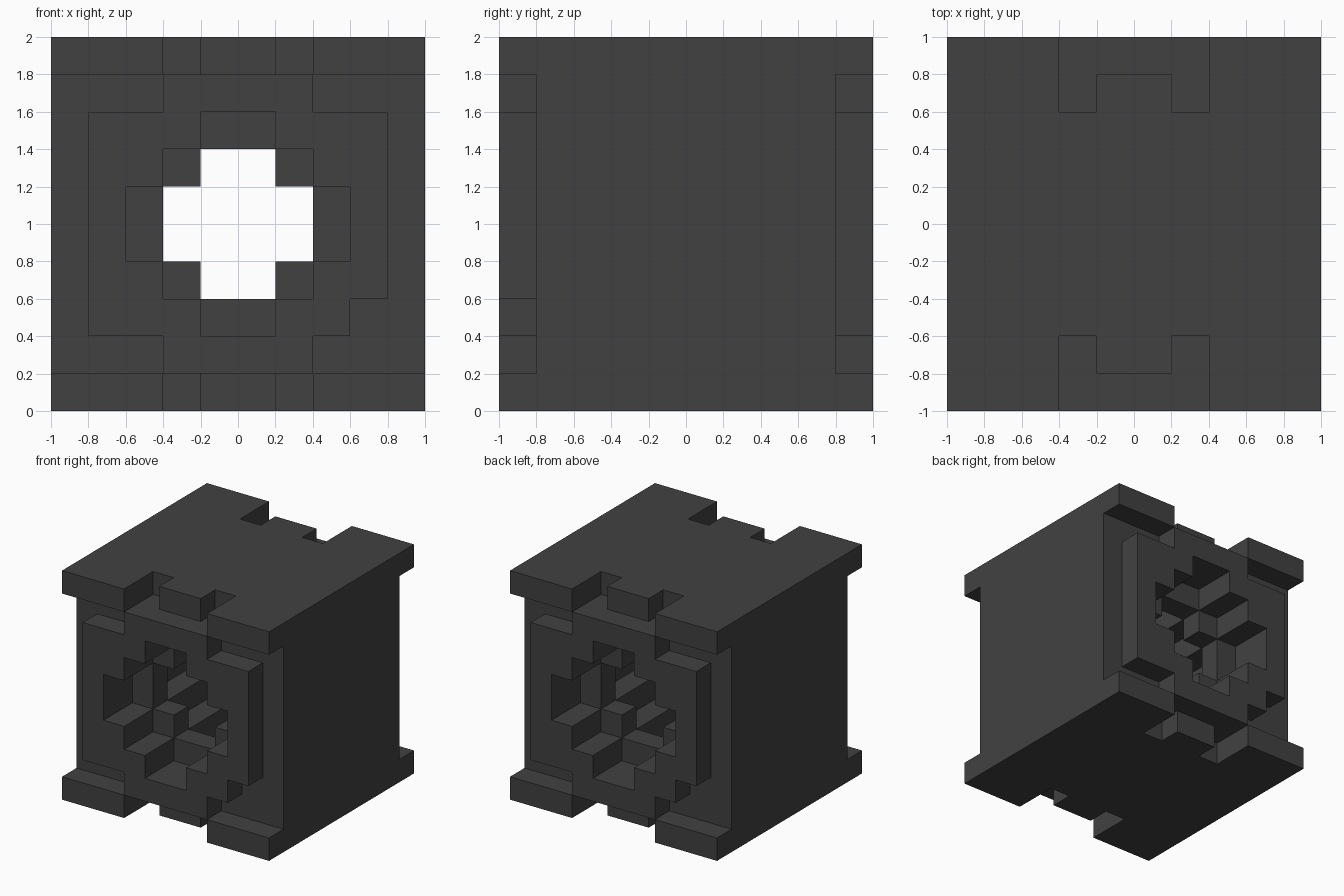
import bpy, bmesh
from mathutils import Matrix, Vector

if "Cube" in bpy.data.objects:
    bpy.data.objects.remove(bpy.data.objects["Cube"])

U = 0.2   # one block
MID = 1.0 # height of the bore centre

grey = bpy.data.materials.new("dark grey")
grey.diffuse_color = (0.053, 0.053, 0.053, 1)
grey.use_nodes = True
grey.node_tree.nodes["Principled BSDF"].inputs["Base Color"].default_value = grey.diffuse_color


def finish(name, bm):
    bmesh.ops.recalc_face_normals(bm, faces=bm.faces)
    mesh = bpy.data.meshes.new(name)
    bm.to_mesh(mesh)
    bm.free()
    mesh.materials.append(grey)
    obj = bpy.data.objects.new(name, mesh)
    bpy.context.collection.objects.link(obj)
    return obj


def prism(name, loops, place, lo, hi):
    """Fill outline loops (inner loops become holes) and extrude from lo to hi."""
    bm = bmesh.new()
    for loop in loops:
        vs = [bm.verts.new(place(a, b, lo)) for a, b in loop]
        for i, v in enumerate(vs):
            bm.edges.new((v, vs[i - 1]))
    bmesh.ops.triangle_fill(bm, edges=bm.edges[:], use_beauty=True)
    ext = bmesh.ops.extrude_face_region(bm, geom=bm.faces[:], use_keep_orig=True)
    move = Vector(place(0, 0, hi)) - Vector(place(0, 0, lo))
    verts = [g for g in ext["geom"] if isinstance(g, bmesh.types.BMVert)]
    bmesh.ops.translate(bm, verts=verts, vec=move)
    return finish(name, bm)


def along_y(a, b, d):
    return (a * U, d * U, MID + b * U)


def along_z(a, b, d):
    return (a * U, b * U, d * U)


def mirrored(half):
    """Complete an outline whose right half (x > 0) runs bottom to top."""
    return half + [(-x, y) for x, y in reversed(half)]


# stepped round opening, three blocks in radius
bore = mirrored([(1, -3), (1, -2), (2, -2), (2, -1), (3, -1),
                 (3, 1), (2, 1), (2, 2), (1, 2), (1, 3)])

# main body with the bore running front to back
prism("body", [[(-5, -4), (5, -4), (5, 4), (-5, 4)], bore], along_y, -4, 4)

# top and bottom slabs, notched at front and back
slab = mirrored([(1, -4), (1, -3), (2, -3), (2, -5), (5, -5),
                 (5, 5), (2, 5), (2, 3), (1, 3), (1, 4)])
prism("bottom_slab", [slab], along_z, 0, 1)
prism("top_slab", [slab], along_z, 9, 10)

# raised face panels, each missing one lower corner block
panel = [(-2, -4), (2, -4), (2, -3), (3, -3), (3, -2), (4, -2), (4, 3), (2, 3),
         (2, 4), (-2, 4), (-2, 3), (-4, 3), (-4, -3), (-2, -3)]
prism("front_panel", [panel, bore], along_y, -5, -4)
back = prism("back_panel", [panel, bore], along_y, -5, -4)
back.data.transform(Matrix.Rotation(3.14159265, 4, "Z"))

# rings of blocks that narrow the bore near each end
for name, y in (("front_ring", -2.5), ("back_ring", 2.5)):
    bm = bmesh.new()
    blocks = [(s * 2.5, 0, 1, 2) for s in (-1, 1)]
    blocks += [(0, s * 2.5, 2, 1) for s in (-1, 1)]
    blocks += [(s * 1.5, t * 1.5, 1, 1) for s in (-1, 1) for t in (-1, 1)]
    for x, z, w, h in blocks:
        m = Matrix.Translation(along_y(x, z, y)) @ Matrix.Diagonal((w * U, U, h * U, 1))
        bmesh.ops.create_cube(bm, size=1, matrix=m)
    finish(name, bm)
